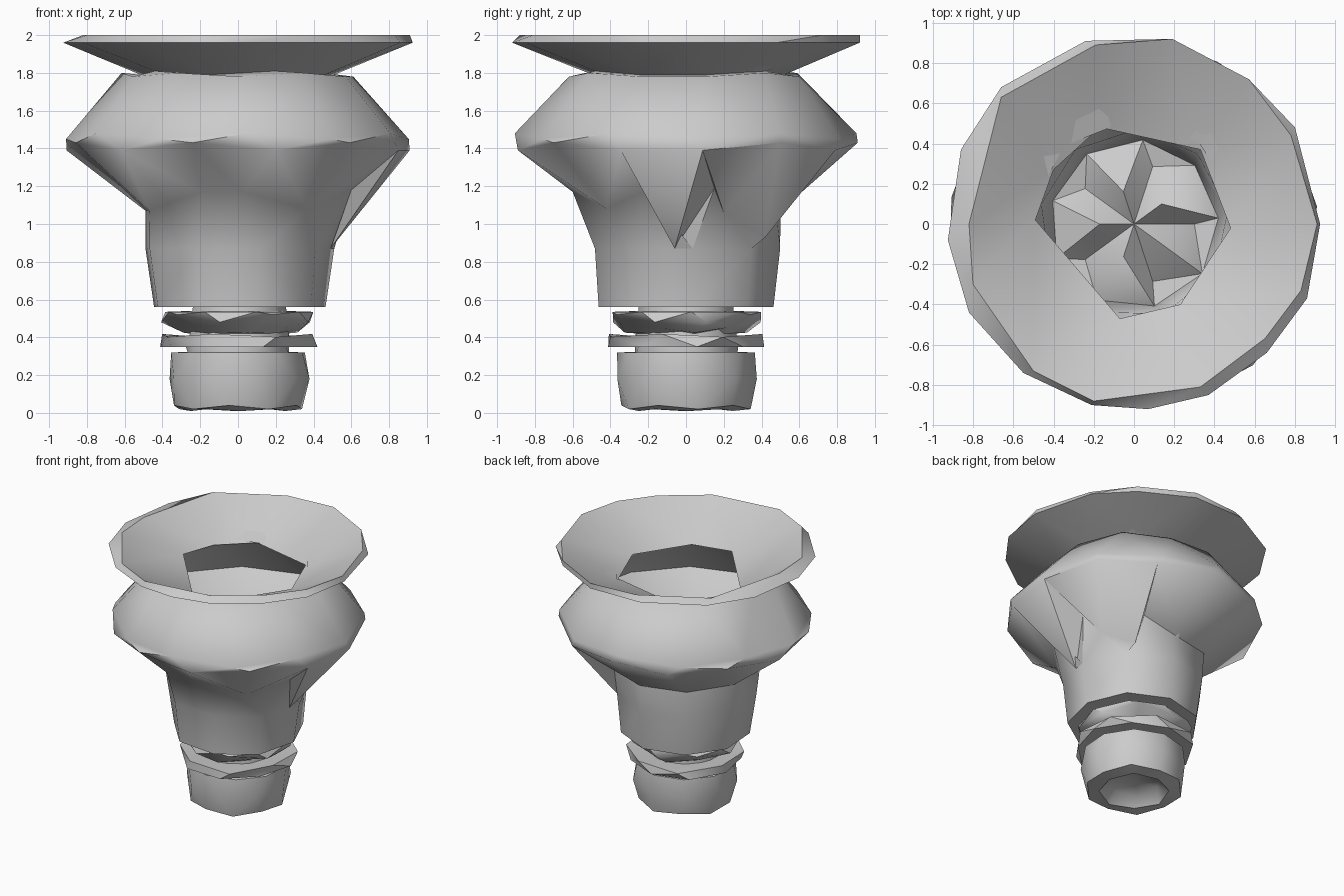
import bpy, bmesh, math, random

if "Cube" in bpy.data.objects:
    bpy.data.objects.remove(bpy.data.objects["Cube"])

random.seed(4)
grey = bpy.data.materials.new("stone grey")
grey.diffuse_color = (0.6, 0.6, 0.6, 1)
grey.use_nodes = True
grey.node_tree.nodes["Principled BSDF"].inputs["Base Color"].default_value = grey.diffuse_color


def ring(n, r, z, phase=0.0, dz=0.0, dr=0.0):
    """Rough n-sided ring; dz makes it zigzag, dr makes it uneven."""
    pts = []
    for i in range(n):
        a = math.tau * (i + phase) / n
        k = r + random.uniform(-dr, dr)
        pts.append((k * math.cos(a), k * math.sin(a), z + (dz if i % 2 else -dz)))
    return pts


def at(z, xy):
    return [(x, y, z) for x, y in xy]


def build(name, rings, start=None, end=None, angle=45):
    """Skin a stack of rings of any side count, closing the ends to a point."""
    bm = bmesh.new()
    loops = []
    for pts in rings:
        pts = sorted(pts, key=lambda p: math.atan2(p[1], p[0]) % math.tau)
        loops.append([bm.verts.new(p) for p in pts])

    def ang(loop, i):
        v = loop[i % len(loop)].co
        return math.atan2(v.y, v.x) % math.tau + math.tau * (i // len(loop))

    for a, b in zip(loops, loops[1:]):
        # begin at the b vertex closest in angle to a[0]
        off = min(range(-len(b), len(b)), key=lambda k: abs(ang(b, k) - ang(a, 0)))
        i = j = 0
        while i < len(a) or j < len(b):
            p, q = a[i % len(a)], b[(j + off) % len(b)]
            step_a = j >= len(b) or (i < len(a) and
                                     ang(a, i + 1) + ang(a, i) < ang(b, j + off + 1) + ang(b, j + off))
            if step_a:
                i += 1
                bm.faces.new((p, a[i % len(a)], q))
            else:
                j += 1
                bm.faces.new((p, b[(j + off) % len(b)], q))
    for tip, loop in ((start, loops[0]), (end, loops[-1])):
        if tip is not None:
            c = bm.verts.new((0, 0, tip))
            for k, v in enumerate(loop):
                bm.faces.new((v, loop[(k + 1) % len(loop)], c))
    bmesh.ops.recalc_face_normals(bm, faces=bm.faces)
    me = bpy.data.meshes.new(name)
    bm.to_mesh(me)
    bm.free()
    me.materials.append(grey)
    ob = bpy.data.objects.new(name, me)
    bpy.context.collection.objects.link(ob)
    bpy.ops.object.select_all(action='DESELECT')
    ob.select_set(True)
    bpy.context.view_layer.objects.active = ob
    bpy.ops.object.shade_smooth_by_angle(angle=math.radians(angle))
    return ob


# Uneven outlines of the rim, throat and waist
rim_low = at(1.96, [(-.24, .91), (.19, .92), (.57, .72), (.8, .48), (.925, 0), (.86, -.37),
                    (.66, -.64), (.37, -.85), (.07, -.92), (-.21, -.9), (-.55, -.74),
                    (-.82, -.44), (-.925, -.08), (-.86, .37), (-.66, .68)])
rim_top = at(2.0, [(-.19, .89), (.19, .92), (.57, .72), (.78, .44), (.91, 0), (.83, -.33), (.65, -.57),
                   (.33, -.81), (-.2, -.88), (-.5, -.73), (-.8, -.3), (-.82, 0), (-.66, .63)])
throat = at(1.79, [(-.17, .48), (.33, .37), (.48, -.02), (.23, -.4), (-.07, -.47), (-.49, .02), (-.4, .27)])
waist = [(-.2, -.6, 1.17), (.02, -.6, 1.17), (.37, -.42, 1.08), (.6, -.21, 1.18), (.49, -.06, .87),
         (.6, .15, 1.19), (.47, .2, 1.06), (.34, .42, .93), (.3, .47, 1.15), (.05, .5, 1.07),
         (-.3, .42, 1.08), (-.49, .1, 1.07), (-.47, -.25, 1.07)]

# Hollow vessel: outside up to the rim, then down the inside to a folded floor
build("vessel", [
    ring(9, .24, .57, .3),
    ring(9, .47, .56, .1, 0, .01),
    ring(9, .505, .87, .1, 0, .01),
    waist,
    ring(13, .91, 1.41, .2, .02, .01),
    ring(12, .905, 1.465, .1, .015, .01),
    ring(11, .62, 1.79, .3, .01),
    ring(9, .52, 1.8, .3, .01),
    rim_low,
    rim_top,
    throat,
    ring(11, .56, 1.74, .3),
    ring(12, .84, 1.44, .1),
    ring(9, .47, 1.08, .2, .04),
    ring(9, .42, .66, .1),
    [p for k in range(5) for p in ((.3 * math.cos(1.257 * k), .3 * math.sin(1.257 * k), .64),
                                   (.17 * math.cos(1.257 * k + .63), .17 * math.sin(1.257 * k + .63), .8))],
], start=.58, end=.72)

# Neck that carries the collars
build("neck", [ring(9, .27, .28), ring(9, .28, .36, .4), ring(9, .27, .42), ring(9, .25, .6)])

# Upper collar: flares upward
build("upper_collar", [ring(8, .26, .42, .2), ring(8, .31, .44, .2, .015, .02),
                       ring(9, .405, .5, .4, .02, .01), ring(9, .4, .535, .1), ring(8, .25, .54)])

# Lower collar: thin angular band
build("lower_collar", [ring(8, .27, .36, .2), ring(9, .42, .35, .2, 0, .02),
                       ring(8, .43, .41, .6, .008, .02), ring(8, .27, .4, .2)])

# Foot: faceted cup with a recessed underside
build("foot", [ring(7, .19, .09, .3, .02), ring(8, .25, .015, .1, .005), ring(10, .345, .03, .3, .01),
               ring(9, .375, .18, .1, 0, .008), ring(10, .365, .32, .4)], start=.1, end=.33)
